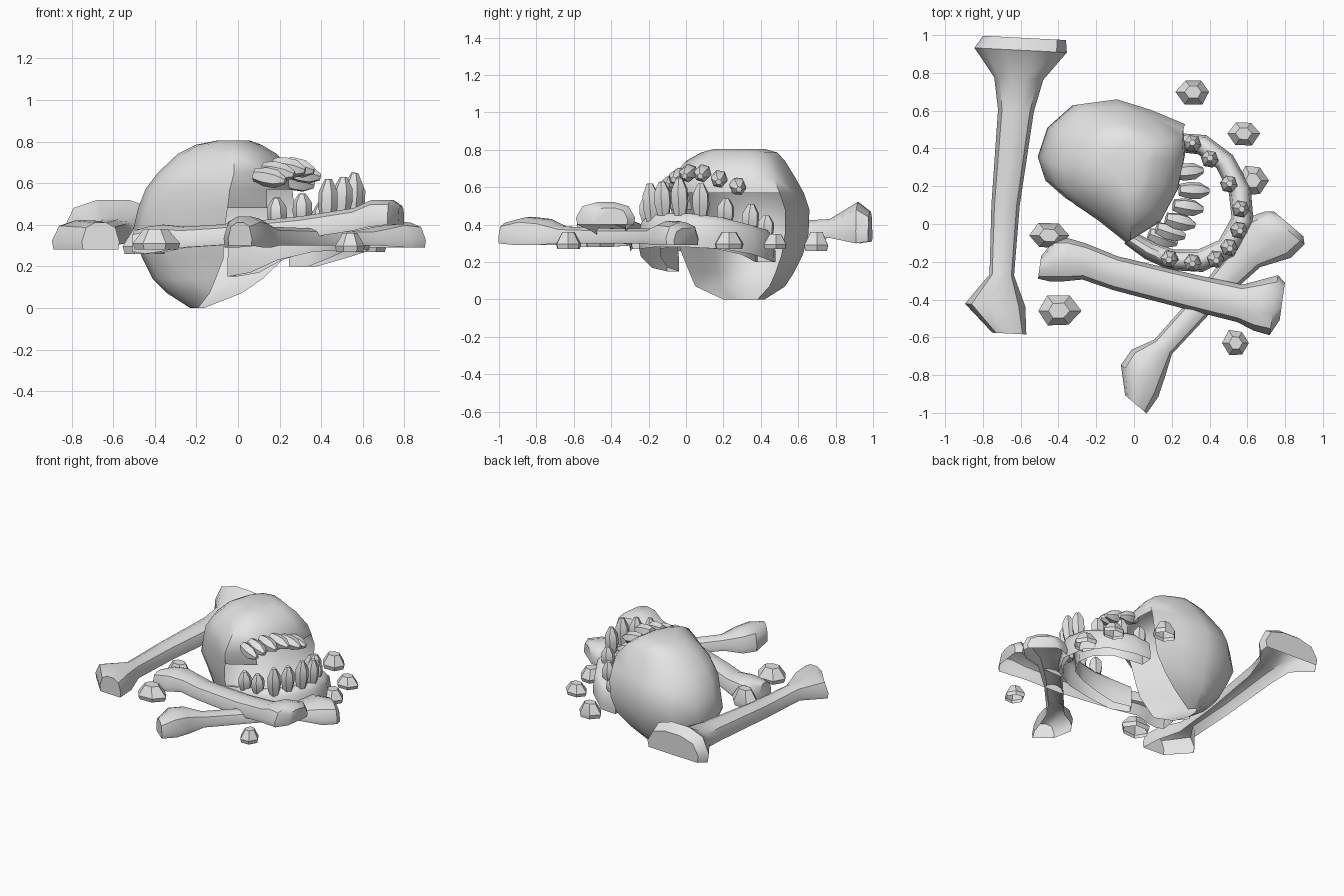
import bpy, bmesh, math, random
from mathutils import Vector

if "Cube" in bpy.data.objects:
    bpy.data.objects.remove(bpy.data.objects["Cube"])

random.seed(4)
mat = bpy.data.materials.new("bone_grey")
mat.diffuse_color = (0.78, 0.78, 0.78, 1)
mat.use_nodes = True
mat.node_tree.nodes["Principled BSDF"].inputs["Base Color"].default_value = mat.diffuse_color


def finish(name, bm, angle=40):
    bmesh.ops.recalc_face_normals(bm, faces=bm.faces[:])
    me = bpy.data.meshes.new(name)
    bm.to_mesh(me)
    bm.free()
    ob = bpy.data.objects.new(name, me)
    me.materials.append(mat)
    bpy.context.collection.objects.link(ob)
    bpy.ops.object.select_all(action='DESELECT')
    ob.select_set(True)
    bpy.context.view_layer.objects.active = ob
    bpy.ops.object.shade_smooth_by_angle(angle=math.radians(angle))
    return ob


def loft(name, rings, angle=40, skip=lambda row, col: False, caps=(True, True)):
    """Skin a list of closed rings, leaving out skipped faces and caps."""
    bm = bmesh.new()
    vs = [[bm.verts.new(p) for p in ring] for ring in rings]
    n = len(vs[0])
    for r, (a, b) in enumerate(zip(vs, vs[1:])):
        for i in range(n):
            j = (i + 1) % n
            if not skip(r, i):
                bm.faces.new((a[i], a[j], b[j], b[i]))
    for ring, cap in zip((vs[0], vs[-1]), caps):
        if cap:
            bm.faces.new(ring)
    bmesh.ops.delete(bm, geom=[v for v in bm.verts if not v.link_faces], context='VERTS')
    return finish(name, bm, angle)


# Cross-section, open underneath: side offset, height fraction
SECTION = [(-.95, 0), (-1, .3), (-.78, .82), (-.3, 1),
           (.3, 1), (.78, .82), (1, .3), (.95, 0)]


def sweep(name, stations, follow=False, angle=40):
    """Stations are x, y, half width, bottom z, top z."""
    rings = []
    for i, (x, y, w, z0, z1) in enumerate(stations):
        a = stations[max(i - 1, 0)] if follow else stations[0]
        b = stations[min(i + 1, len(stations) - 1)] if follow else stations[-1]
        d = Vector((b[0] - a[0], b[1] - a[1])).normalized()
        rings.append([(x + d.y * w * s, y - d.x * w * s, z0 + (z1 - z0) * h)
                      for s, h in SECTION])
    return loft(name, rings, angle, lambda r, c: c == len(SECTION) - 1)


# Skull shell: one plan outline fitted to a bounding box at each height
outline = [(-.51, .35), (-.46, .52), (-.33, .65), (-.12, .68), (.06, .62),
           (.24, .54), (.25, .4), (.21, .2), (.11, .01), (-.08, -.11),
           (-.24, .02), (-.37, .11), (-.47, .21)]
# z, min x, max x, min y, max y
levels = [(0, -.23, -.16, .2, .42),
          (.07, -.34, .03, .05, .53),
          (.14, -.41, .14, .02, .575),
          (.24, -.46, .25, -.02, .625),
          (.35, -.51, .29, -.06, .655),
          (.48, -.48, .3, -.08, .66),
          (.57, -.445, .29, -.1, .63),
          (.65, -.385, .28, -.08, .585),
          (.74, -.29, .2, 0, .53),
          (.785, -.2, .12, .08, .49),
          (.805, -.1, .06, .15, .42)]
rings = []
for z, x0, x1, y0, y1 in levels:
    rings.append([(x0 + (u + .51) / .78 * (x1 - x0),
                   y0 + (v + .11) / .79 * (y1 - y0), z) for u, v in outline])
# Open mouth and throat on the face side
loft("skull", rings, 50,
     lambda r, c: (5 <= c <= 7 and r < 6) or (c == 8 and r < 5), (False, True))

# Lower jaw horseshoe
sweep("lower_jaw", [
    (-.03, -.07, .04, .15, .32), (.08, -.14, .05, .17, .37),
    (.2, -.19, .055, .23, .41), (.35, -.195, .06, .27, .44),
    (.49, -.13, .06, .28, .46), (.575, .02, .06, .28, .46),
    (.56, .18, .06, .27, .44), (.48, .33, .055, .24, .4),
    (.36, .42, .055, .2, .37), (.25, .43, .05, .2, .35)], True, 50)


def tooth(name, root, direction, length, r):
    d = Vector(direction).normalized()
    side = d.cross(Vector((.6, -.5, .3))).normalized()
    up = d.cross(side)
    rings = []
    for t, k in ((0, .7), (.35, 1), (.7, .95), (1, .35)):
        c = Vector(root) + d * length * t
        rings.append([c + (side * math.cos(a) + up * math.sin(a)) * r * k
                      for a in [math.tau * i / 6 for i in range(6)]])
    loft(name, rings)


# Lower teeth: x, y, root z, length
for x, y, z, h in [(.31, .42, .32, .13), (.4, .34, .35, .16), (.5, .21, .4, .14),
                   (.56, .08, .44, .18), (.55, -.03, .45, .2), (.5, -.12, .45, .18),
                   (.43, -.18, .42, .2), (.31, -.2, .41, .14), (.19, -.18, .39, .14)]:
    out = Vector((x - .33, y - .1, 0)) * .25
    tooth("lower_tooth", (x, y, z), (out.x, out.y, 1), h, .048)

# Upper teeth fanned along the skull's front edge
for x, y, z in [(.21, .27, .62), (.24, .18, .66), (.21, .1, .69),
                (.17, .03, .69), (.12, -.02, .67), (.08, -.05, .64)]:
    tooth("upper_tooth", (x, y, z), (1, -.15 + (y - .1) * 1.4, -.2), .16, .046)

# Three long bones
sweep("left_long_bone", [
    (-.58, .985, .22, .31, .47), (-.6, .92, .245, .3, .52),
    (-.61, .77, .13, .33, .43), (-.625, .6, .095, .31, .42),
    (-.68, .1, .075, .3, .4), (-.7, -.27, .065, .29, .39),
    (-.735, -.43, .16, .28, .42), (-.66, -.58, .09, .28, .41)])
sweep("upper_crossed_bone", [
    (-.5, -.23, .06, .27, .37), (-.43, -.19, .115, .26, .39),
    (-.36, -.19, .115, .27, .4), (-.26, -.2, .095, .29, .39),
    (-.1, -.26, .09, .3, .4), (.3, -.36, .095, .33, .44),
    (.56, -.42, .1, .37, .48), (.65, -.43, .135, .39, .52),
    (.74, -.43, .16, .4, .52), (.785, -.41, .1, .4, .49)])
sweep("lower_crossed_bone", [
    (.01, -.955, .075, .3, .41), (.03, -.83, .13, .29, .44),
    (.075, -.74, .115, .29, .43), (.155, -.65, .06, .3, .39),
    (.4, -.38, .065, .3, .38), (.6, -.17, .09, .3, .38),
    (.71, -.075, .16, .29, .42), (.8, -.02, .135, .29, .41),
    (.82, .0, .1, .29, .38)])

# Loose fragments: x, y, radius x, radius y, bottom z, top z
for x, y, rx, ry, z0, z1 in [
        (-.45, -.06, .115, .08, .26, .38), (-.4, -.46, .115, .09, .28, .38),
        (.315, .7, .09, .075, .26, .36), (.58, .48, .085, .07, .27, .35),
        (.63, .23, .08, .09, .27, .36), (.54, -.63, .07, .075, .27, .36)]:
    jit = [random.uniform(.88, 1.08) for i in range(6)]
    rings = []
    for t, k in ((0, .9), (.3, 1), (1, .5)):
        rings.append([(x + rx * k * jit[i] * math.cos(math.tau * i / 6),
                       y + ry * k * jit[i] * math.sin(math.tau * i / 6),
                       z0 + (z1 - z0) * t) for i in range(6)])
    loft("fragment", rings, 35, caps=(False, True))
